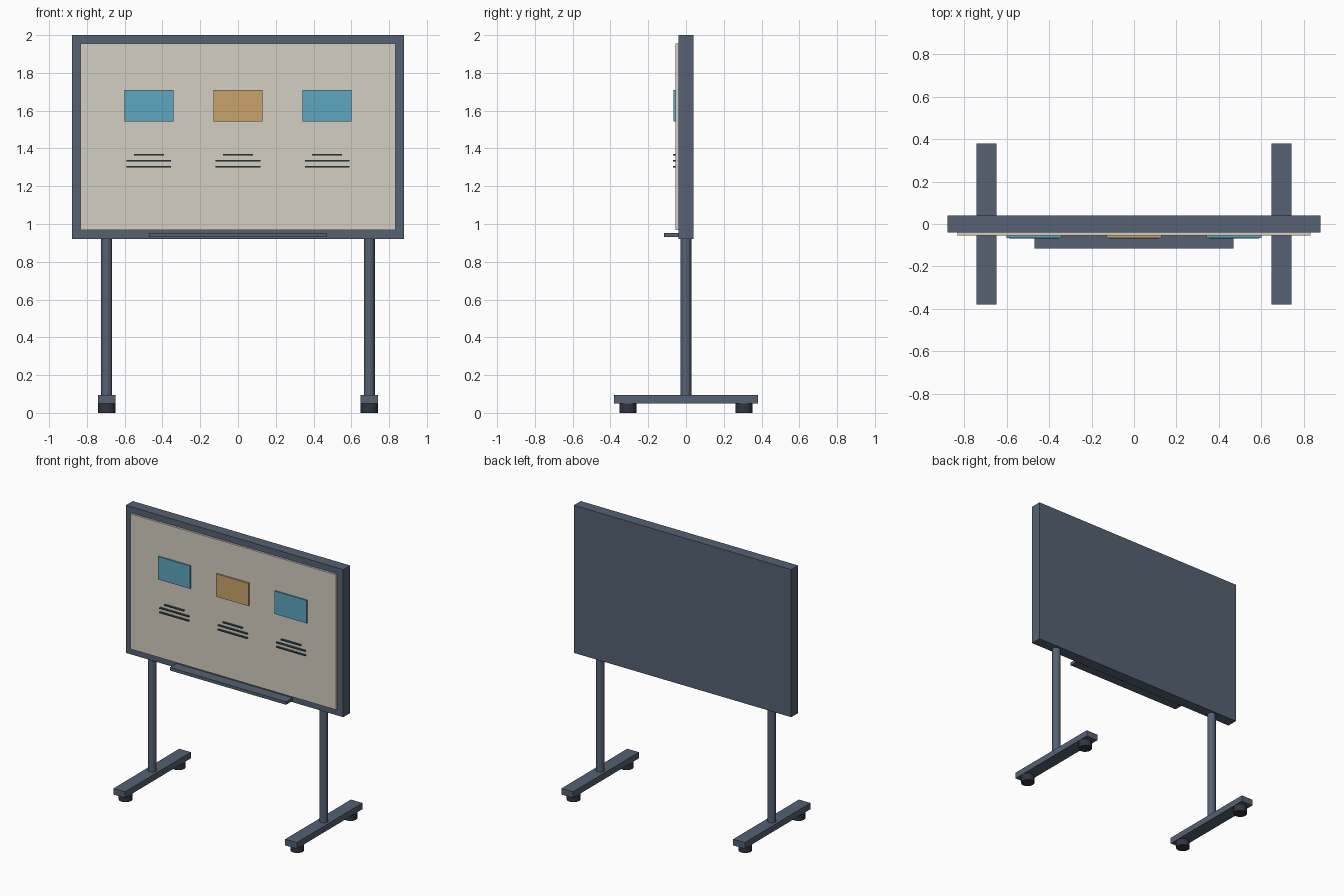
import bpy, math

if "Cube" in bpy.data.objects:
    bpy.data.objects.remove(bpy.data.objects["Cube"])


def material(name, rgb):
    m = bpy.data.materials.new(name)
    m.diffuse_color = (*rgb, 1)
    m.use_nodes = True
    m.node_tree.nodes["Principled BSDF"].inputs["Base Color"].default_value = m.diffuse_color
    return m


SLATE = material("slate", (0.09, 0.12, 0.17))
CREAM = material("cream", (0.66, 0.62, 0.54))
BLUE = material("blue", (0.11, 0.38, 0.52))
AMBER = material("amber", (0.59, 0.37, 0.15))
INK = material("ink", (0.05, 0.09, 0.10))
RUBBER = material("rubber", (0.03, 0.035, 0.05))


def box(name, x, y, z, mat):
    """Box from (min, max) ranges on each axis."""
    bpy.ops.mesh.primitive_cube_add(size=1, location=[(a + b) / 2 for a, b in (x, y, z)])
    ob = bpy.context.object
    ob.name = name
    ob.scale = [b - a for a, b in (x, y, z)]
    bpy.ops.object.transform_apply(location=False, rotation=False, scale=True)
    ob.data.materials.append(mat)
    return ob


def post(name, x, y, z, radius, mat):
    """Upright smooth cylinder over a z range."""
    bpy.ops.mesh.primitive_cylinder_add(vertices=24, radius=radius, depth=z[1] - z[0],
                                        location=(x, y, (z[0] + z[1]) / 2))
    ob = bpy.context.object
    ob.name = name
    bpy.ops.object.shade_smooth_by_angle(angle=math.radians(35))
    ob.data.materials.append(mat)
    return ob


# Board: backing frame, writing surface, pen tray
box("frame", (-0.88, 0.88), (-0.04, 0.04), (0.92, 2.0), SLATE)
box("writing_surface", (-0.833, 0.833), (-0.055, -0.04), (0.967, 1.955), CREAM)
box("pen_tray", (-0.47, 0.47), (-0.116, -0.036), (0.93, 0.952), SLATE)

# Three cards, each with three ruled lines beneath
for i, (cx, mat) in enumerate(((-0.472, BLUE), (0, AMBER), (0.472, BLUE)), 1):
    box(f"card_{i}", (cx - 0.13, cx + 0.13), (-0.066, -0.055), (1.542, 1.709), mat)
    for j, (z, half) in enumerate(((1.367, 0.079), (1.335, 0.118), (1.303, 0.118)), 1):
        box(f"note_line_{i}_{j}", (cx - half, cx + half), (-0.068, -0.055),
            (z - 0.004, z + 0.004), INK)

# Stand: post, foot bar and two casters on each side
for side, sx in (("left", -0.695), ("right", 0.695)):
    post(f"{side}_post", sx, 0, (0.09, 0.925), 0.029, SLATE)
    box(f"{side}_foot", (sx - 0.047, sx + 0.047), (-0.38, 0.38), (0.05, 0.095), SLATE)
    for end, cy in (("front", -0.307), ("back", 0.307)):
        post(f"{side}_{end}_caster", sx, cy, (0, 0.052), 0.046, RUBBER)
